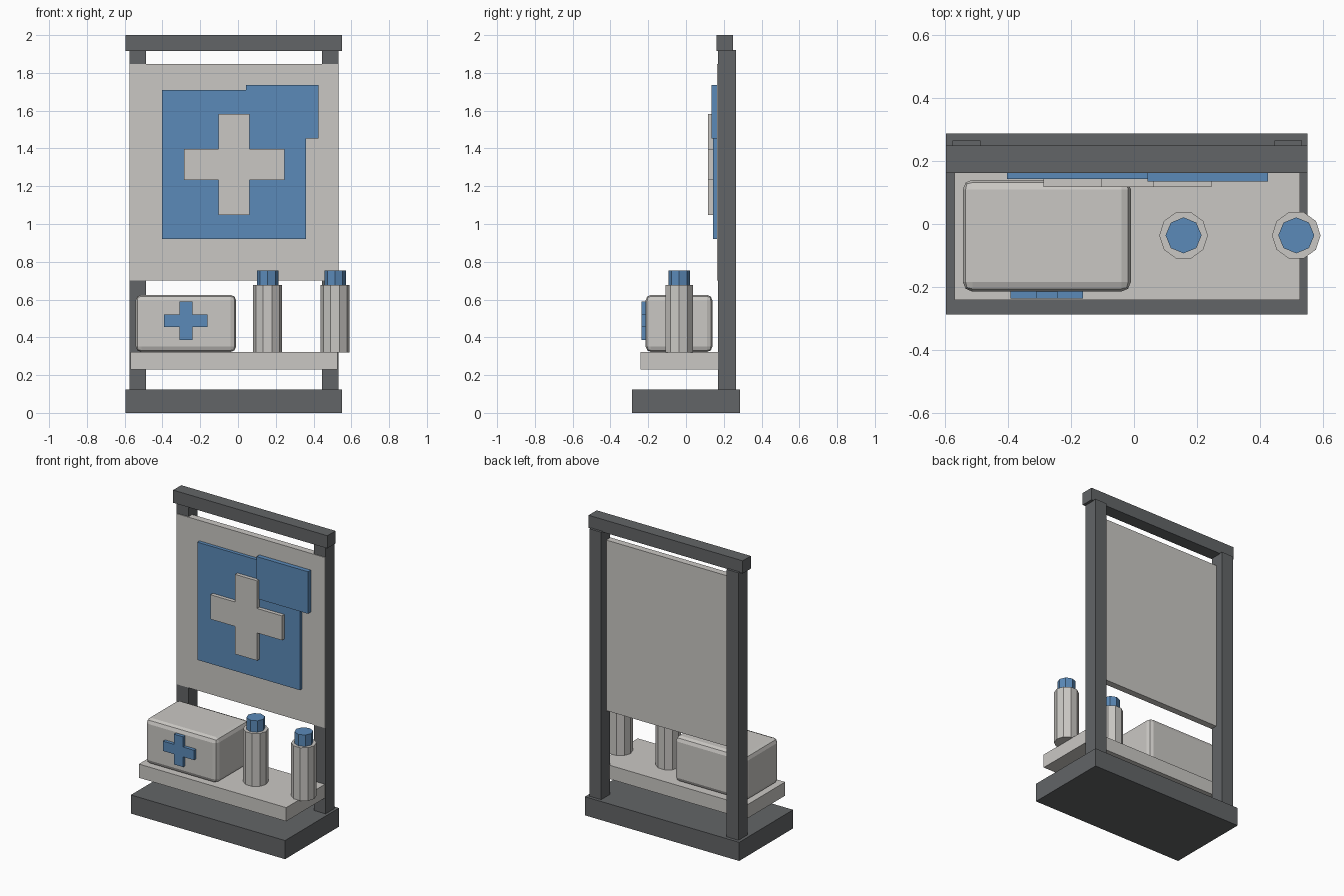
import bpy, bmesh, math
from mathutils import Matrix, Vector

cube = bpy.data.objects.get("Cube")
if cube:
    bpy.data.objects.remove(cube, do_unlink=True)


def material(name, color):
    m = bpy.data.materials.new(name)
    m.use_nodes = True
    m.diffuse_color = (*color, 1)
    m.node_tree.nodes["Principled BSDF"].inputs["Base Color"].default_value = (*color, 1)
    return m


dark = material("dark_grey", (0.123, 0.13, 0.135))
white = material("warm_white", (0.59, 0.575, 0.55))
blue = material("blue", (0.105, 0.255, 0.485))


def finish(name, bm, mat):
    bmesh.ops.recalc_face_normals(bm, faces=bm.faces)
    mesh = bpy.data.meshes.new(name)
    bm.to_mesh(mesh)
    bm.free()
    mesh.materials.append(mat)
    ob = bpy.data.objects.new(name, mesh)
    bpy.context.collection.objects.link(ob)
    return ob


def box(name, x, y, z, mat):
    """Block given as (low, high) ranges."""
    bm = bmesh.new()
    size = [b - a for a, b in (x, y, z)]
    mid = Vector([(a + b) / 2 for a, b in (x, y, z)])
    bmesh.ops.create_cube(bm, size=1, matrix=Matrix.Translation(mid) @ Matrix.Diagonal((*size, 1)))
    return finish(name, bm, mat)


def cross(name, x, z, arm, y, mat):
    """Plus-shaped plate; arm is half the bar width in x and z."""
    cx, cz = sum(x) / 2, sum(z) / 2
    hx, hz = (x[1] - x[0]) / 2, (z[1] - z[0]) / 2
    ax, az = arm
    quarter = [(hx, az), (ax, az), (ax, hz)]
    outline = (quarter + [(-u, v) for u, v in reversed(quarter)]
               + [(-u, -v) for u, v in quarter] + [(u, -v) for u, v in reversed(quarter)])
    bm = bmesh.new()
    face = bm.faces.new([bm.verts.new((cx + u, y[0], cz + v)) for u, v in outline])
    out = bmesh.ops.extrude_face_region(bm, geom=[face])["geom"]
    bmesh.ops.translate(bm, vec=(0, y[1] - y[0], 0),
                        verts=[g for g in out if isinstance(g, bmesh.types.BMVert)])
    return finish(name, bm, mat)


def prism(name, sides, radius, x, y, z, mat):
    """Upright prism with a corner pointing along x."""
    bm = bmesh.new()
    bmesh.ops.create_cone(bm, cap_ends=True, segments=sides, radius1=radius, radius2=radius,
                          depth=z[1] - z[0], matrix=Matrix.Translation((x, y, sum(z) / 2))
                          @ Matrix.Rotation(math.pi / 2, 4, "Z"))
    return finish(name, bm, mat)


# Frame
box("base", (-0.595, 0.55), (-0.286, 0.286), (0, 0.125), dark)
box("top_rail", (-0.595, 0.55), (0.162, 0.248), (1.915, 2), dark)
for side, x in (("right", (-0.575, -0.487)), ("left", (0.445, 0.532))):
    box(side + "_post", x, (0.17, 0.264), (0.12, 1.92), dark)

# Back panel and shelf
box("back_panel", (-0.574, 0.529), (0.165, 0.21), (0.702, 1.847), white)
box("shelf", (-0.568, 0.526), (-0.24, 0.175), (0.23, 0.322), white)

# Sign
box("sign_plate", (-0.402, 0.36), (0.142, 0.168), (0.92, 1.71), blue)
box("sign_corner_block", (0.043, 0.425), (0.135, 0.168), (1.453, 1.735), blue)
cross("sign_cross", (-0.287, 0.245), (1.048, 1.583), (0.082, 0.082), (0.117, 0.145), white)

# First aid case
case = box("aid_case", (-0.542, -0.01), (-0.214, 0.14), (0.322, 0.625), white)
bevel = case.modifiers.new("rounded_edges", "BEVEL")
bevel.width = 0.03
bevel.segments = 2
cross("case_cross", (-0.391, -0.161), (0.387, 0.59), (0.034, 0.033), (-0.236, -0.205), blue)

# Bottles
for name, x in (("middle", 0.157), ("left", 0.514)):
    prism(name + "_bottle", 10, 0.077, x, -0.036, (0.32, 0.677), white)
    prism(name + "_bottle_cap", 8, 0.057, x, -0.036, (0.675, 0.754), blue)
